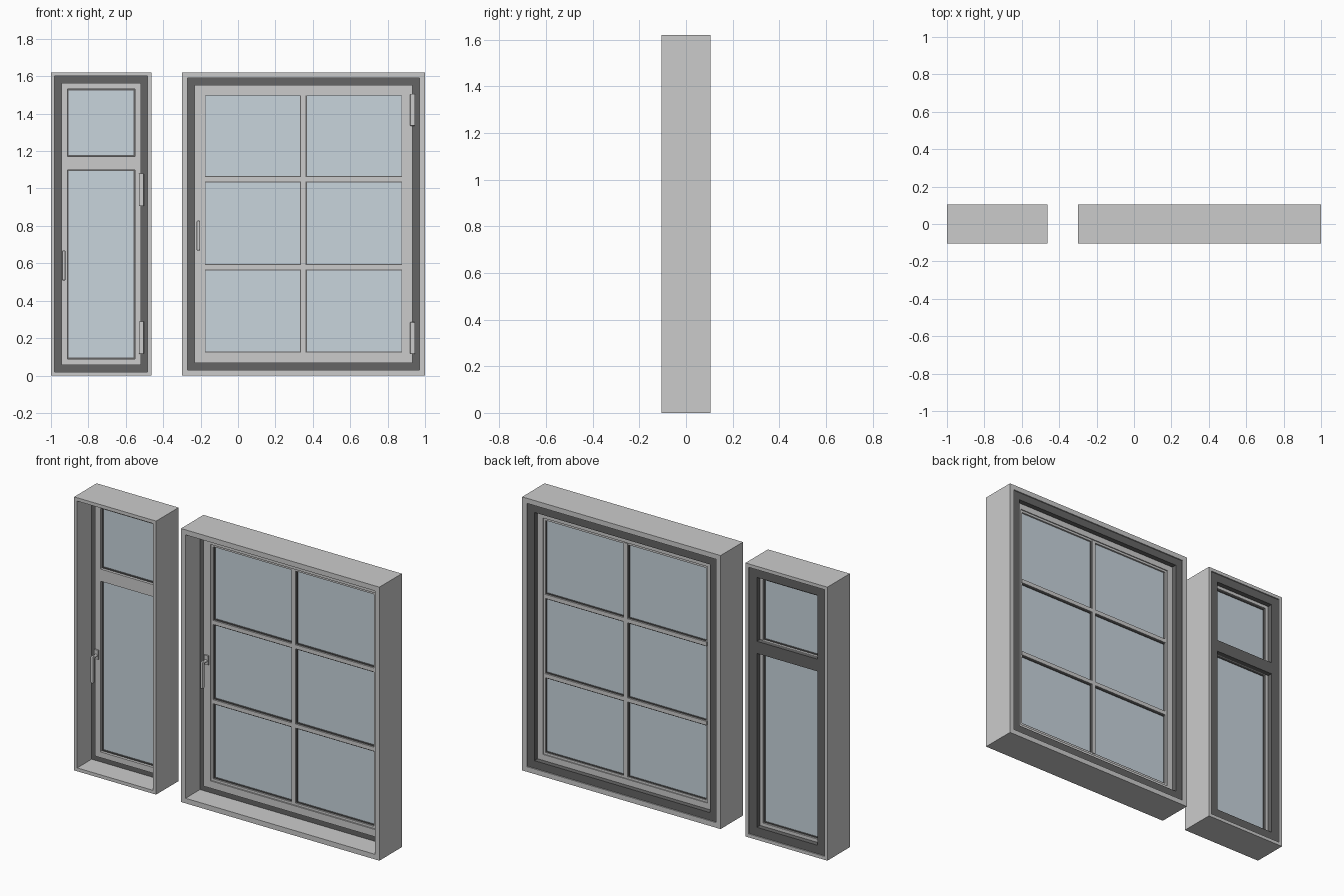
import bpy, bmesh
from mathutils import Vector, Matrix

if "Cube" in bpy.data.objects:
    bpy.data.objects.remove(bpy.data.objects["Cube"])


def material(name, colour):
    m = bpy.data.materials.new(name)
    m.diffuse_color = colour
    m.use_nodes = True
    m.node_tree.nodes["Principled BSDF"].inputs["Base Color"].default_value = m.diffuse_color
    return m


DARK = material("dark_frame", (0.13, 0.13, 0.13, 1))
GLASS = material("pale_glass", (0.58, 0.66, 0.72, 1))


def finish(name, bm, mat=None):
    bmesh.ops.recalc_face_normals(bm, faces=bm.faces)
    mesh = bpy.data.meshes.new(name)
    bm.to_mesh(mesh)
    bm.free()
    ob = bpy.data.objects.new(name, mesh)
    bpy.context.collection.objects.link(ob)
    if mat:
        mesh.materials.append(mat)
    return ob


def box(name, x0, x1, y0, y1, z0, z1, mat=None):
    bm = bmesh.new()
    size = Vector((x1 - x0, y1 - y0, z1 - z0))
    mid = Vector((x0 + x1, y0 + y1, z0 + z1)) / 2
    bmesh.ops.create_cube(bm, size=1, matrix=Matrix.Translation(mid) @ Matrix.Diagonal(size).to_4x4())
    return finish(name, bm, mat)


def ring(name, rect, width, y0, y1, mat=None):
    """Mitred rectangular frame; rect = x0, x1, z0, z1 of its outside."""
    bm = bmesh.new()
    x0, x1, z0, z1 = rect
    loops = []
    for inset, y in ((0, y0), (width, y0), (width, y1), (0, y1)):
        a, b, c, d = x0 + inset, x1 - inset, z0 + inset, z1 - inset
        loops.append([bm.verts.new((x, y, z)) for x, z in ((a, c), (b, c), (b, d), (a, d))])
    for k in range(4):
        p, q = loops[k], loops[(k + 1) % 4]
        for i in range(4):
            j = (i + 1) % 4
            bm.faces.new((p[i], p[j], q[j], q[i]))
    return finish(name, bm, mat)


def inset(rect, d):
    return rect[0] + d, rect[1] - d, rect[2] + d, rect[3] - d


def pane(tag, rect):
    # glass plus the dark seals on both faces
    x0, x1, z0, z1 = rect
    box(tag + "_glass", x0, x1, 0.036, 0.052, z0, z1, GLASS)
    ring(tag + "_front_seal", rect, 0.006, 0.028, 0.036, DARK)
    ring(tag + "_back_seal", rect, 0.006, 0.052, 0.058, DARK)


def cylinder(name, radius, a, b):
    a, b = Vector(a), Vector(b)
    bm = bmesh.new()
    rot = (b - a).to_track_quat('Z', 'Y').to_matrix().to_4x4()
    bmesh.ops.create_cone(bm, cap_ends=True, segments=16, radius1=radius, radius2=radius,
                          depth=(b - a).length, matrix=Matrix.Translation((a + b) / 2) @ rot)
    ob = finish(name, bm)
    for p in ob.data.polygons:
        p.use_smooth = len(p.vertices) == 4
    return ob


def handle(tag, x, z, front):
    # base plate, neck and hanging lever
    box(tag + "_handle_plate", x - 0.013, x + 0.013, front - 0.008, front, z - 0.055, z)
    cylinder(tag + "_handle_neck", 0.008, (x, front, z - 0.032), (x, front - 0.045, z - 0.032))
    lever = box(tag + "_handle_lever", x - 0.009, x + 0.009, front - 0.052, front - 0.034, z - 0.182, z - 0.022)
    bev = lever.modifiers.new("bevel", 'BEVEL')
    bev.width, bev.segments = 0.005, 2


def hinges(tag, x0, x1, front, spans):
    for i, (z0, z1) in enumerate(spans):
        ob = box(f"{tag}_hinge_{i + 1}", x0, x1, front - 0.014, front + 0.012, z0, z1)
        bev = ob.modifiers.new("bevel", 'BEVEL')
        bev.width, bev.segments = 0.004, 2


FRONT = 0.012   # front plane of both sashes

# narrow window: wall sleeve, dark fixed frame, sash
outer = (-1.0, -0.463, 0.0, 1.62)
ring("narrow_sleeve", outer, 0.02, -0.105, 0.105)
ring("narrow_fixed_frame", inset(outer, 0.02), 0.05, 0.03, 0.098, DARK)
ring("narrow_sash", inset(outer, 0.055), 0.034, FRONT, 0.068)
gx0, gx1 = -0.911, -0.552
box("narrow_transom", gx0, gx1, FRONT, 0.068, 1.10, 1.172)
box("narrow_transom_outside", -0.93, -0.533, 0.068, 0.098, 1.10, 1.172, DARK)
pane("narrow_upper", (gx0, gx1, 1.172, 1.531))
pane("narrow_lower", (gx0, gx1, 0.089, 1.10))
handle("narrow", -0.932, 0.69, FRONT)
hinges("narrow", -0.53, -0.503, FRONT, ((0.115, 0.29), (0.905, 1.08)))

# wide window: wall sleeve, dark fixed frame, stepped sash
outer = (-0.30, 1.0, 0.0, 1.62)
ring("wide_sleeve", outer, 0.03, -0.105, 0.105)
ring("wide_fixed_frame", inset(outer, 0.03), 0.045, 0.03, 0.098, DARK)
x0, x1, z0, z1 = -0.18, 0.88, 0.122, 1.506
ring("wide_sash", inset(outer, 0.067), 0.043, FRONT, 0.068)
ring("wide_glazing_bead", inset(outer, 0.105), 0.018, 0.02, 0.062)

# muntins and six panes
BAR = 0.024
pw, ph = (x1 - x0 - BAR) / 2, (z1 - z0 - 2 * BAR) / 3
box("wide_upright_muntin", x0 + pw, x0 + pw + BAR, 0.02, 0.066, z0, z1)
for r in range(3):
    pz = z0 + r * (ph + BAR)
    for c in range(2):
        px = x0 + c * (pw + BAR)
        pane(f"wide_pane_{r}_{c}", (px, px + pw, pz, pz + ph))
        if r < 2:
            box(f"wide_cross_muntin_{r}_{c}", px, px + pw, 0.02, 0.066, pz + ph, pz + ph + BAR)
handle("wide", -0.212, 0.85, FRONT)
hinges("wide", 0.92, 0.947, FRONT, ((0.115, 0.285), (1.335, 1.505)))
